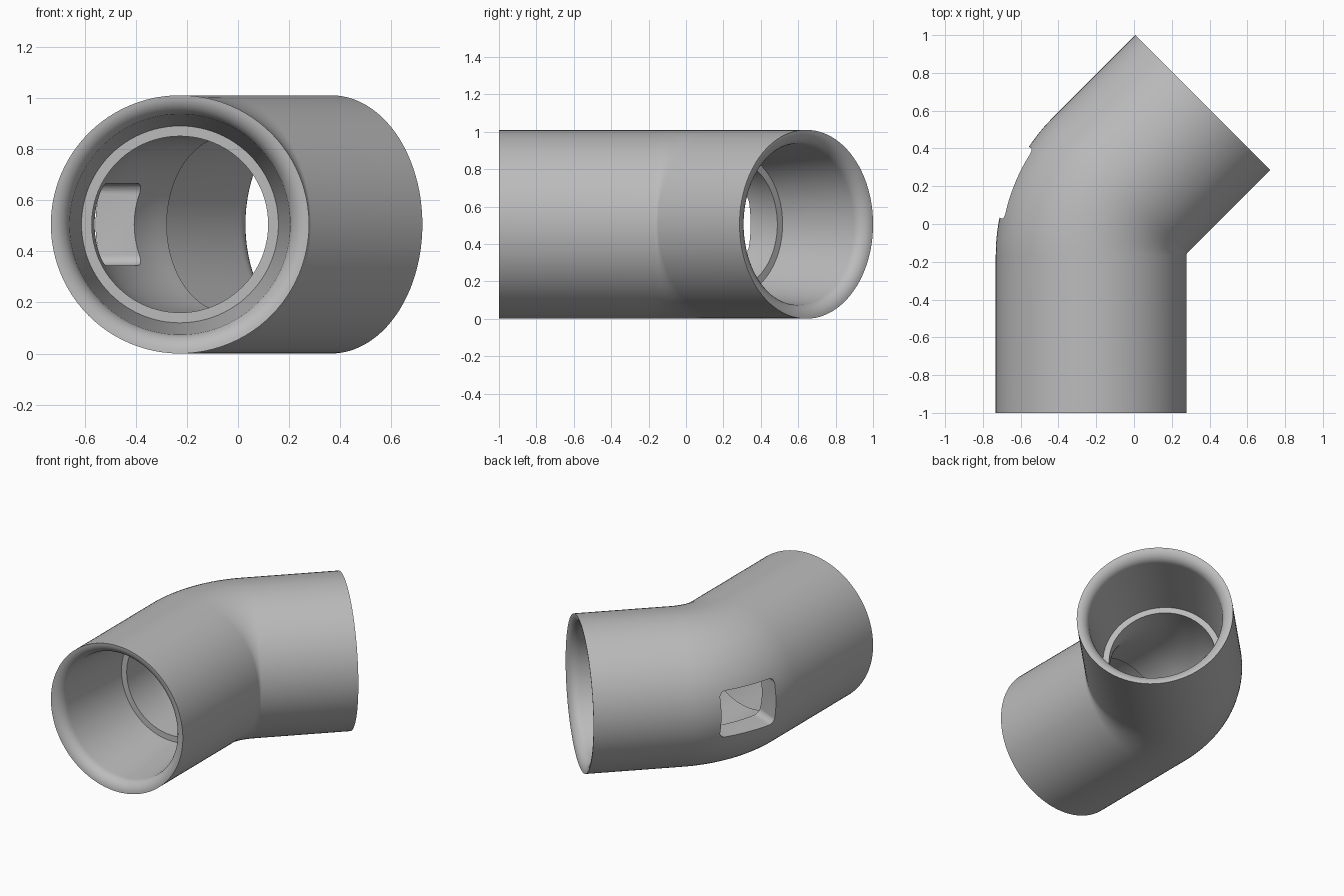
import bpy, bmesh
from math import sin, cos, pi, radians, tan
from mathutils import Vector, Matrix

cube = bpy.data.objects.get("Cube")
if cube:
    bpy.data.objects.remove(cube, do_unlink=True)

SEG = 96                      # sides around the pipe
OUTER, MOUTH, SEAT, BORE = 0.505, 0.43, 0.385, 0.345
LIP = OUTER - MOUTH           # rounded mouth radius
BEND_R, BEND = 0.53, radians(45)
CORNER = Vector((-0.227, 0.052, OUTER))   # where the two pipe axes meet
FRONT_LEN, BACK_LEN = 1.052, 0.836
FRONT_DEPTH, BACK_DEPTH = 0.6, 0.564      # socket depths
TANGENT = BEND_R * tan(BEND / 2)
FRONT_DIR = Vector((0, 1, 0))
BACK_DIR = Vector((sin(BEND), cos(BEND), 0))
PIVOT = CORNER - FRONT_DIR * TANGENT + Vector((BEND_R, 0, 0))

grey = bpy.data.materials.new("plain_grey")
grey.use_nodes = True
grey.diffuse_color = (0.5, 0.5, 0.5, 1)
grey.node_tree.nodes["Principled BSDF"].inputs["Base Color"].default_value = (0.5, 0.5, 0.5, 1)


def front(d):
    """Centre and bend angle at depth d behind the front mouth."""
    return CORNER + FRONT_DIR * (d - FRONT_LEN), 0.0


def back(d):
    """Centre and bend angle at depth d inside the back mouth."""
    return CORNER + BACK_DIR * (BACK_LEN - d), BEND


def bend(t):
    a = BEND * t
    return PIVOT + Vector((-cos(a), sin(a), 0)) * BEND_R, a


def socket(end, depth):
    """Stations from the mouth edge, over the rounded lip, to the bore."""
    out = []
    for i in range(9):
        a = i / 8 * pi / 2
        out.append((end(LIP * (1 - cos(a))), OUTER - LIP * sin(a)))
    return out + [(end(depth), SEAT), (end(depth), BORE)]


# Closed section of the pipe wall: outside, back socket, bore, front socket
steps = [i / 24 for i in range(25)]
stations = [(bend(t), OUTER) for t in steps]
stations += socket(back, BACK_DEPTH)
stations += [(bend(t), BORE) for t in reversed(steps)]
stations += socket(front, FRONT_DEPTH)[::-1]

bm = bmesh.new()
rings = []
for (centre, a), r in stations:
    side = Vector((cos(a), -sin(a), 0))
    rings.append([bm.verts.new(centre + side * r * cos(u) + Vector((0, 0, r * sin(u))))
                  for u in (2 * pi * k / SEG for k in range(SEG))])
for i, ring in enumerate(rings):
    nxt = rings[(i + 1) % len(rings)]
    for k in range(SEG):
        j = (k + 1) % SEG
        bm.faces.new((ring[k], ring[j], nxt[j], nxt[k]))
bmesh.ops.recalc_face_normals(bm, faces=bm.faces)
mesh = bpy.data.meshes.new("pipe_elbow")
bm.to_mesh(mesh)
bm.free()
mesh.materials.append(grey)
elbow = bpy.data.objects.new("pipe_elbow", mesh)
bpy.context.collection.objects.link(elbow)

# Rounded window through the outer wall of the bend
mid = BEND / 2
outward = Vector((-cos(mid), sin(mid), 0))
bm = bmesh.new()
bmesh.ops.create_cube(bm, size=1, matrix=Matrix.Diagonal((0.5, 0.405, 0.32, 1)))
long_edges = [e for e in bm.edges if abs((e.verts[0].co - e.verts[1].co).x) > 0.1]
bmesh.ops.bevel(bm, geom=long_edges, offset=0.04, segments=6, profile=0.5, affect='EDGES')
bmesh.ops.transform(bm, verts=bm.verts, matrix=Matrix.Translation(
    PIVOT + outward * (BEND_R + 0.45)) @ Matrix.Rotation(pi - mid, 4, 'Z'))
cut_mesh = bpy.data.meshes.new("window_cutter")
bm.to_mesh(cut_mesh)
bm.free()
cut_mesh.materials.append(grey)
cutter = bpy.data.objects.new("window_cutter", cut_mesh)
bpy.context.collection.objects.link(cutter)
cutter.hide_render = True

mod = elbow.modifiers.new("window", 'BOOLEAN')
mod.operation = 'DIFFERENCE'
mod.solver = 'EXACT'
mod.object = cutter
bpy.ops.object.select_all(action='DESELECT')
elbow.select_set(True)
bpy.context.view_layer.objects.active = elbow
bpy.ops.object.modifier_apply(modifier=mod.name)
bpy.data.objects.remove(cutter, do_unlink=True)
bpy.ops.object.shade_smooth_by_angle(angle=radians(30))
